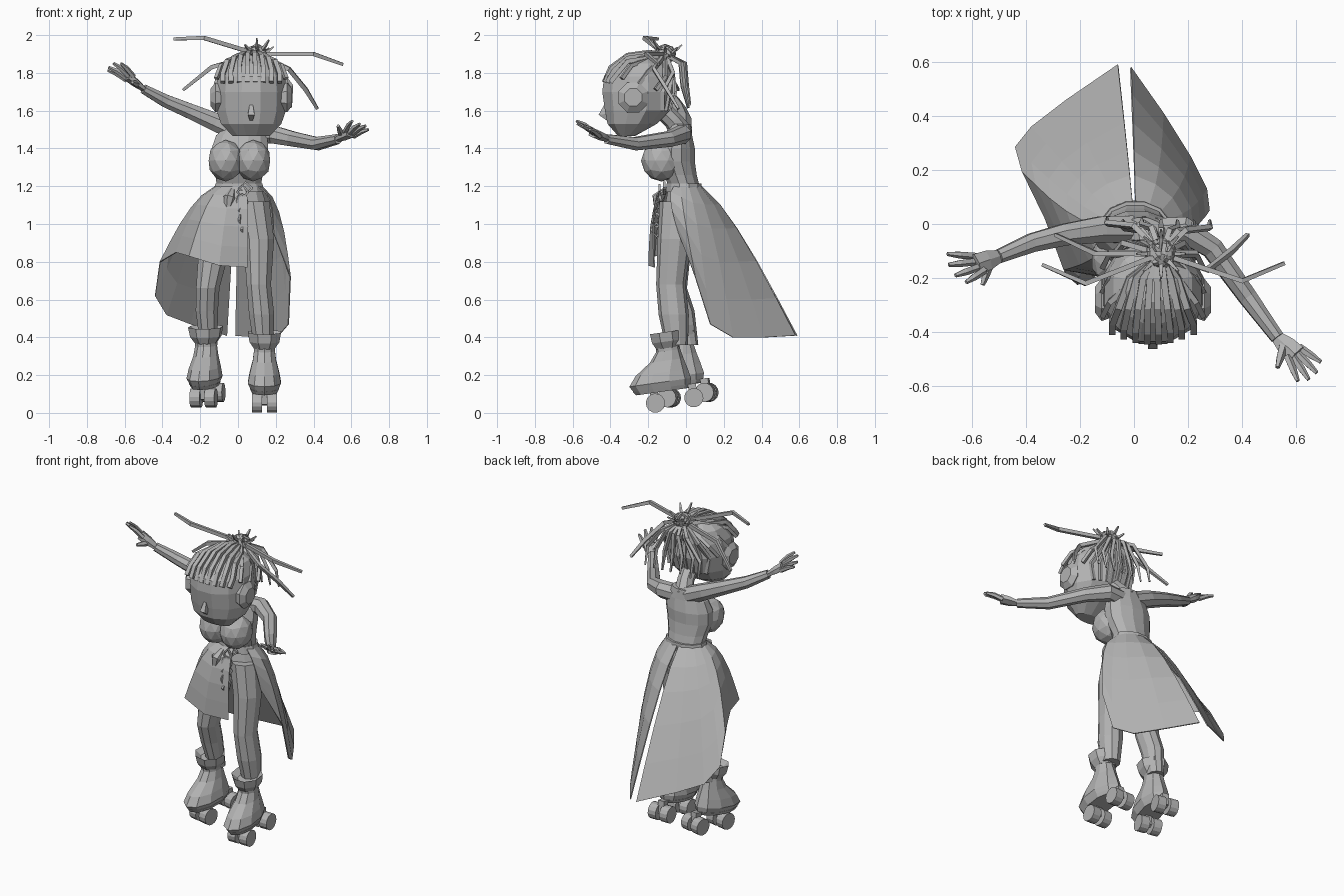
import bpy
import bmesh
import math
import random
from mathutils import Vector, Matrix

if "Cube" in bpy.data.objects:
    bpy.data.objects.remove(bpy.data.objects["Cube"], do_unlink=True)

random.seed(4)
GREY = (0.45, 0.45, 0.45, 1)
clay = bpy.data.materials.new("plain_grey")
clay.use_nodes = True
clay.diffuse_color = GREY
clay.node_tree.nodes["Principled BSDF"].inputs["Base Color"].default_value = GREY


def finish(name, bm, matrix=None):
    """Turn a bmesh into a named flat-shaded object."""
    bmesh.ops.recalc_face_normals(bm, faces=bm.faces)
    if matrix:
        bm.transform(matrix)
    mesh = bpy.data.meshes.new(name)
    bm.to_mesh(mesh)
    bm.free()
    mesh.materials.append(clay)
    obj = bpy.data.objects.new(name, mesh)
    bpy.context.collection.objects.link(obj)
    return obj


def bridge(name, rings, matrix=None, closed=True, caps=True):
    """Skin a series of equal point rows with quads."""
    bm = bmesh.new()
    rows = [[bm.verts.new(p) for p in ring] for ring in rings]
    count = len(rows[0])
    for low, high in zip(rows, rows[1:]):
        for i in range(count if closed else count - 1):
            j = (i + 1) % count
            bm.faces.new((low[i], low[j], high[j], high[i]))
    if caps:
        bm.faces.new(rows[0])
        bm.faces.new(rows[-1])
    return finish(name, bm, matrix)


def loft(name, sections, sides=10, matrix=None, caps=True):
    """Level ellipses given as centre x, centre y, z, radius x, radius y."""
    turns = [math.tau * (i + 0.5) / sides for i in range(sides)]
    rings = [[(x + rx * math.cos(a), y + ry * math.sin(a), z) for a in turns]
             for x, y, z, rx, ry in sections]
    return bridge(name, rings, matrix, caps=caps)


def tube(name, points, radii, sides=4, flat=1, matrix=None):
    """Sweep a polygon along a path, with one radius or one per point."""
    pts = [Vector(p) for p in points]
    if not isinstance(radii, (list, tuple)):
        radii = [radii] * len(pts)
    rings, side = [], None
    for i, p in enumerate(pts):
        along = (pts[min(i + 1, len(pts) - 1)] - pts[max(i - 1, 0)]).normalized()
        if side is None:
            up = Vector((0, 0, 1)) if abs(along.z) < 0.9 else Vector((0, 1, 0))
            side = along.cross(up)
        side = (side - along * side.dot(along)).normalized()
        lift = side.cross(along) * flat
        turns = [math.tau * (k + 0.5) / sides for k in range(sides)]
        rings.append([p + (side * math.cos(a) + lift * math.sin(a)) * radii[i] for a in turns])
    return bridge(name, rings, matrix)


def loop(name, centre, rx, rz, r, turn, steps=8):
    """Closed ring of tubing, turned by a matrix."""
    path = [(rx * math.cos(math.tau * i / steps), 0, rz * math.sin(math.tau * i / steps))
            for i in range(steps + 1)]
    return tube(name, path, r, matrix=Matrix.Translation(centre) @ turn)


# Torso, bust, neck and belt
loft("torso", [(0, -.02, 1.0, .11, .09), (0, -.01, 1.12, .15, .1), (.005, -.01, 1.2, .12, .085),
               (.005, -.03, 1.26, .13, .09), (.005, -.05, 1.33, .15, .1), (.01, -.05, 1.4, .155, .1),
               (.02, -.04, 1.47, .14, .075), (.03, -.03, 1.53, .08, .055)], 12)
for label, x in (("right", -.065), ("left", .08)):
    bm = bmesh.new()
    bmesh.ops.create_icosphere(bm, subdivisions=2, radius=.1)
    finish(label + "_bust", bm, Matrix.Translation((x, -.13, 1.335)) @ Matrix.Diagonal((.95, 1.08, 1.1, 1)))
tube("neck", [(.03, -.02, 1.48), (.05, -.07, 1.55), (.06, -.14, 1.62)], [.06, .05, .05], 8)
loft("belt", [(.005, -.01, 1.17, .14, .1), (.005, -.01, 1.215, .128, .095)], 12)

# Head
HX = .07
HEAD = [(1.465, -.36, -.27, .1), (1.53, -.42, -.15, .165), (1.6, -.435, -.08, .19), (1.7, -.45, -.05, .195),
        (1.78, -.44, -.06, .185), (1.85, -.37, -.09, .15), (1.895, -.29, -.16, .08)]
loft("head", [(HX, (f + b) / 2, z, w, (b - f) / 2) for z, f, b, w in HEAD], 12)
tube("nose", [(HX, -.42, 1.64), (HX, -.445, 1.58), (HX, -.41, 1.55)], [.01, .025, .01], 4)
for label, s in (("right", -1), ("left", 1)):
    ear = [(HX + s * d, -.28, 1.67) for d in (.15, .19, .215)]
    tube(label + "_ear", ear, [.07, .085, .05], 8)

# Braided rows over the crown and up the nape, meeting at the knot
KNOT = Vector((.1, -.11, 1.9))
for i in range(8):
    s = (i - 3.5) / 3.5
    x = HX + .15 * s
    drop = .035 * s * s
    tube("crown_braid", [(x, -.435 + drop, 1.75), (x, -.40 + drop, 1.83 - drop), (x * .85 + .01, -.31, 1.895 - drop),
                         (x * .6 + .03, -.2, 1.91 - drop), KNOT], .017)
    tube("nape_braid", [(HX + .13 * s, -.09 - drop, 1.6), (HX + .15 * s, -.055 - 2 * drop, 1.7),
                        (HX + .11 * s, -.07, 1.8), KNOT], .014)
for s in (-1, 1):
    for k in range(3):
        low = Vector((HX + s * .185, -.34 + k * .09, 1.77 - k * .03))
        tube("side_braid", [low, low + Vector((-s * .025, .05, .07)), KNOT], .014)

# Hair knot of tangled loops and short ends
for i in range(7):
    turn = Matrix.Rotation(i * .9, 4, "Z") @ Matrix.Rotation(i * .6, 4, "X")
    loop("hair_knot", KNOT, .05, .045, .011, turn)
for i in range(8):
    a = math.tau * i / 8
    out = Vector((math.cos(a), math.sin(a), random.uniform(.1, .8)))
    tube("short_lock", [KNOT, KNOT + out * .06, KNOT + out * .09 + Vector((0, 0, .015))], [.012, .01, .005])

# Long loose locks
LONG = [[(-.18, -.22, 1.985), (-.34, -.15, 1.98)], [(-.14, -.11, 1.83), (-.29, -.04, 1.71)],
        [(.4, -.21, 1.9), (.555, -.145, 1.845)], [(.27, -.17, 1.82), (.36, -.1, 1.71), (.42, -.04, 1.61)]]
for path in LONG:
    tube("long_lock", [KNOT] + path, [.013] * len(path) + [.009], flat=1.2)
for x in (-.1, -.04, .03, .1, .16, .22, .28):
    bow = random.uniform(0, .03)
    tube("hanging_lock", [KNOT, (KNOT.x * .5 + x * .5, -.03 + bow, 1.85), (x, -.02 + bow, 1.73),
                          (x, .01 + bow / 2, 1.61 + bow)], [.014, .014, .013, .006])


# Arms and hands
def arm(label, path, palm, tips, thumb):
    tube(label + "_arm", path, [.055, .052, .043, .037, .027], 8)
    wrist, palm = Vector(path[-1]), Vector(palm)
    tube(label + "_palm", [wrist, wrist.lerp(palm, .5), palm], [.027, .042, .045], 6, .55)
    mean = sum((Vector(t) for t in tips), Vector()) / len(tips)
    for t in tips:
        tip = Vector(t)
        base = palm.lerp(wrist, .12) + (tip - mean) * .5
        tube(label + "_finger", [base, base.lerp(tip, .55) + Vector((0, 0, .006)), tip], [.015, .014, .008], 5)
    start = wrist.lerp(palm, .35)
    tube(label + "_thumb", [start, start.lerp(Vector(thumb), .6), thumb], [.02, .016, .009], 5)


arm("left", [(.07, -.03, 1.47), (.18, -.02, 1.475), (.29, -.09, 1.45), (.42, -.27, 1.425), (.53, -.42, 1.45)],
    (.6, -.485, 1.48), [(.69, -.51, 1.5), (.675, -.55, 1.52), (.645, -.575, 1.53), (.605, -.58, 1.545)],
    (.53, -.53, 1.52))
arm("right", [(-.01, -.02, 1.49), (-.12, -.02, 1.54), (-.26, -.04, 1.6), (-.38, -.07, 1.65), (-.5, -.12, 1.715)],
    (-.585, -.15, 1.78), [(-.69, -.11, 1.815), (-.685, -.15, 1.83), (-.66, -.19, 1.85), (-.62, -.215, 1.85)],
    (-.56, -.225, 1.75))

# Legs
loft("right_leg", [(-.08, -.03, 1.1, .09, .1), (-.12, -.06, .9, .09, .09), (-.16, -.07, .66, .065, .075),
                   (-.165, -.03, .54, .062, .075), (-.155, .01, .36, .048, .055)])
loft("left_leg", [(.08, -.04, 1.12, .09, .1), (.11, -.06, .92, .085, .09), (.11, -.08, .68, .068, .078),
                  (.125, -.065, .52, .07, .08), (.135, -.05, .36, .055, .06)])


# Roller boots, modelled around the ankle with the toe toward the front
def roller_boot(label, place, yaw):
    m = Matrix.Translation(place) @ Matrix.Rotation(yaw, 4, "Z") @ Matrix.Rotation(.14, 4, "X")
    loft(label + "_boot", [(0, -.06, .125, .075, .15), (0, -.065, .16, .092, .165), (0, -.05, .21, .082, .14),
                           (0, -.015, .27, .065, .09), (0, 0, .32, .058, .065), (0, 0, .38, .06, .06)], 10, m)
    loft(label + "_cuff", [(0, 0, .335, .06, .065), (0, 0, .37, .085, .085), (0, 0, .42, .095, .09),
                           (0, 0, .39, .06, .06)], 8, m)
    loft(label + "_sole", [(0, -.06, .11, .07, .14), (0, -.06, .13, .08, .155)], 10, m)
    for y in (-.105, .1):
        tube(label + "_truck", [(0, y, .05), (0, y, .13)], .03, 4, 1, m)
        tube(label + "_axle", [(-.05, y, .055), (.05, y, .055)], .012, 6, 1, m)
        for x in (-.04, .04):
            tube(label + "_wheel", [(x - .027, y, .055), (x + .027, y, .055)], .051, 14, 1, m)


roller_boot("left", (.14, -.05, .012), 0)
roller_boot("right", (-.16, .02, .04), -.2)


# Wrapped skirt: short over the right thigh, long behind, split at the back
def skirt_panel(name, columns):
    rows = []
    for t in (0, .12, .28, .5, .75, 1):
        row = []
        for degrees, hem in columns:
            a = math.radians(degrees)
            out = Vector((math.cos(a), math.sin(a), 0))
            waist = Vector((.005 + .128 * out.x, -.01 + .095 * out.y, 1.2))
            row.append(waist.lerp(Vector(hem), t) + out * .045 * math.sin(math.pi * t ** .6))
        rows.append(row)
    panel = bridge(name, rows, closed=False, caps=False)
    panel.modifiers.new("cloth_thickness", "SOLIDIFY").thickness = .006


skirt_panel("skirt_right", [(-75, (.05, -.17, .77)), (-105, (-.1, -.2, .78)), (-135, (-.26, -.17, .83)),
                            (-160, (-.33, .02, .85)), (-180, (-.415, .195, .8)), (-200, (-.44, .285, .62)),
                            (-220, (-.38, .36, .52)), (-240, (-.25, .46, .47)), (-265, (-.06, .59, .41))])
skirt_panel("skirt_left", [(90, (-.01, .58, .41)), (65, (.11, .41, .4)), (40, (.21, .25, .4)),
                           (15, (.27, .13, .47)), (-10, (.28, .05, .72)), (-35, (.19, -.04, .95))])

# Belt pendants: a pointed pouch and a chain of links
tube("belt_pouch", [(-.03, -.11, 1.18), (-.045, -.15, 1.14), (-.06, -.155, 1.05)], [.015, .032, .01], 6)
for i in range(5):
    place = Vector((.025 - .004 * (i % 2), -.14 - .004 * i, 1.17 - i * .05))
    loop("chain_link", place, .028, .036, .008, Matrix.Rotation(i * .35, 4, "Z"), 4 + 4 * (i % 2))
loop("belt_buckle", (.04, -.115, 1.19), .035, .03, .008, Matrix.Identity(4), 4)
